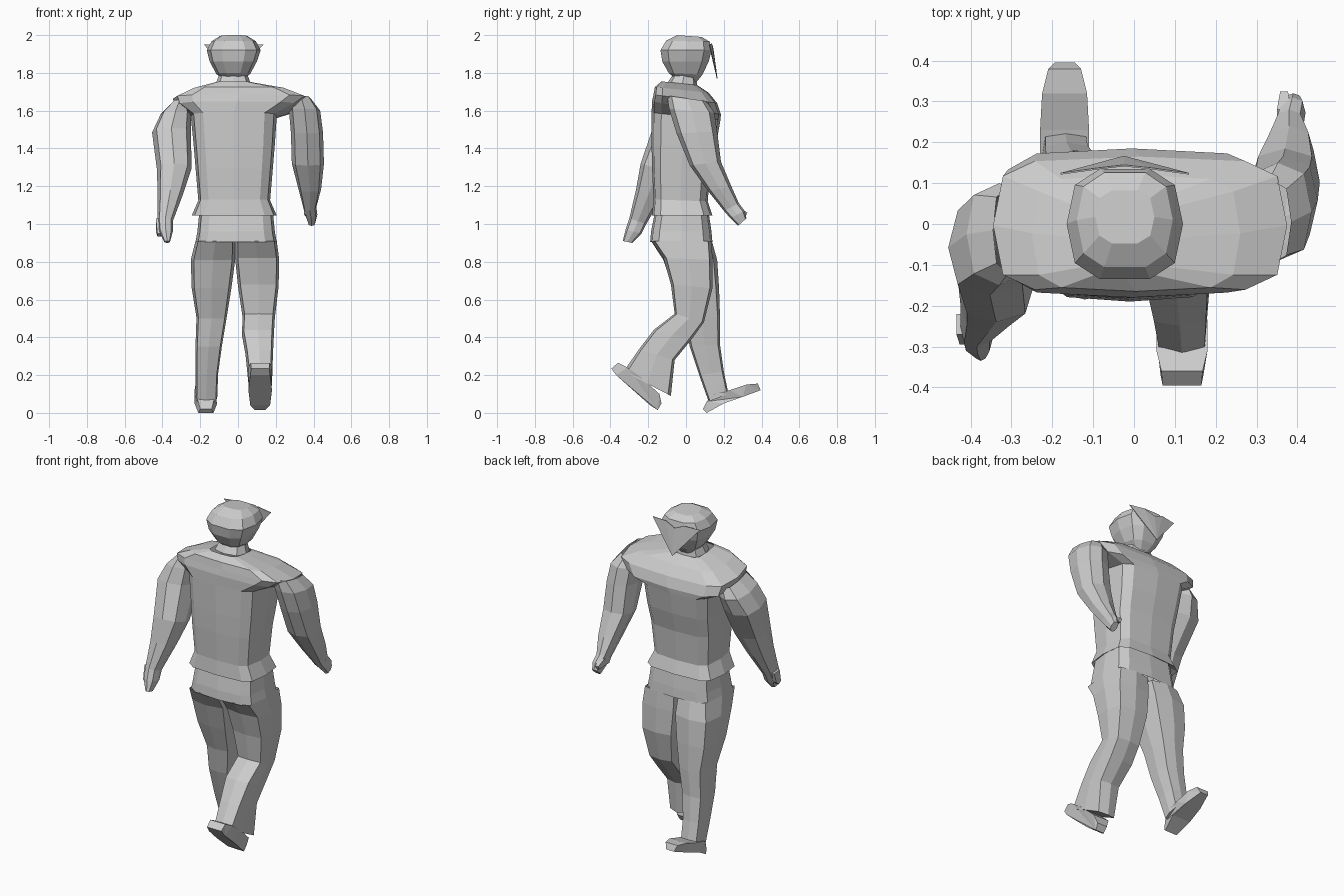
import bpy, bmesh, math

grey = bpy.data.materials.new("plain grey")
grey.diffuse_color = (0.6, 0.6, 0.6, 1)


def finish(name, bm, recalc=True):
    if recalc:
        bmesh.ops.recalc_face_normals(bm, faces=bm.faces[:])
    me = bpy.data.meshes.new(name)
    bm.to_mesh(me)
    bm.free()
    me.materials.append(grey)
    ob = bpy.data.objects.new(name, me)
    bpy.context.collection.objects.link(ob)
    return ob


def loft(name, rings, n=8, power=0.75, caps=(True, True)):
    """Skin rings given as x0, x1, y0, y1, z at y0, z at y1."""
    bm = bmesh.new()
    loops = []
    for x0, x1, y0, y1, z0, z1 in rings:
        loop = []
        for i in range(n):
            a = 2 * math.pi * i / n
            c, s = (math.copysign(abs(v) ** power, v) if abs(v) > 1e-6 else 0
                    for v in (math.cos(a), math.sin(a)))
            t = (s + 1) / 2
            loop.append(bm.verts.new(((x0 + x1) / 2 + c * (x1 - x0) / 2,
                                      y0 + t * (y1 - y0), z0 + t * (z1 - z0))))
        loops.append(loop)
    up = rings[-1][4] > rings[0][4]
    for a, b in zip(loops, loops[1:]):
        for i in range(n):
            j = (i + 1) % n
            quad = (a[i], a[j], b[j], b[i])
            bm.faces.new(quad if up else quad[::-1])
    if caps[0]:
        bm.faces.new(loops[0][::-1] if up else loops[0])
    if caps[1]:
        bm.faces.new(loops[-1] if up else loops[-1][::-1])
    return finish(name, bm, False)


def slab(name, profile, x0, x1):
    """Side profile of (y, z, inset) points spanned across x."""
    bm = bmesh.new()
    a = [bm.verts.new((x0 + d, y, z)) for y, z, d in profile]
    b = [bm.verts.new((x1 - d, y, z)) for y, z, d in profile]
    bm.faces.new(a)
    bm.faces.new(b)
    for i in range(len(a)):
        j = (i + 1) % len(a)
        bm.faces.new((a[i], a[j], b[j], b[i]))
    bmesh.ops.triangulate(bm, faces=[f for f in bm.faces if len(f.verts) > 4])
    return finish(name, bm)


OPEN, END = (False, False), (False, True)

# Head, neck and the pointed face cloth
loft("head", [(-.05, .0, -.03, .04, 1.745, 1.73),
              (-.115, .065, -.095, .09, 1.80, 1.79),
              (-.15, .10, -.13, .125, 1.86, 1.86),
              (-.165, .12, -.14, .14, 1.92, 1.92),
              (-.14, .095, -.11, .13, 1.97, 1.965),
              (-.095, .05, -.05, .085, 2.0, 1.99)], 10, 0.72)
loft("neck", [(-.12, .07, -.10, .06, 1.745, 1.73),
              (-.10, .05, -.07, .05, 1.79, 1.79)], caps=OPEN)
bm = bmesh.new()
left, right, tip, mid, bl, br = (bm.verts.new(p) for p in (
    (-.18, .125, 1.95), (.135, .125, 1.95), (-.025, .167, 1.77),
    (-.025, .145, 1.93), (-.085, .138, 1.955), (.04, .138, 1.955)))
for f in ((left, bl, tip), (bl, mid, tip), (mid, br, tip), (br, right, tip)):
    bm.faces.new(f)
cloth = finish("face_cloth", bm)
cloth.modifiers.new("thickness", 'SOLIDIFY').thickness = 0.004

# Jacket: flared hem, chest and sloping shoulders
loft("jacket", [(-.205, .185, -.165, .12, 1.06, 1.06),
                (-.245, .205, -.18, .14, 1.045, 1.045),
                (-.21, .17, -.172, .115, 1.13, 1.12),
                (-.225, .185, -.18, .13, 1.30, 1.30),
                (-.235, .195, -.182, .16, 1.42, 1.42),
                (-.25, .205, -.182, .182, 1.59, 1.55),
                (-.33, .32, -.180, .185, 1.65, 1.58),
                (-.345, .375, -.172, .165, 1.685, 1.64),
                (-.25, .26, -.165, .12, 1.725, 1.695),
                (-.12, .07, -.13, .06, 1.755, 1.735)], 12, 0.48, OPEN)

# Trousers
loft("hips", [(-.205, .185, -.165, .12, 1.06, 1.06),
              (-.215, .195, -.185, .135, .96, .96),
              (-.225, .205, -.19, .14, .905, .905)], 12, 0.48, OPEN)
loft("trailing_leg", [(-.015, .205, -.185, .137, .91, .91),
                      (-.015, .218, -.12, .14, .82, .81),
                      (0, .215, -.08, .14, .68, .66),
                      (.025, .195, -.06, .095, .525, .48),
                      (.02, .19, -.17, .03, .44, .39),
                      (.04, .185, -.25, -.06, .335, .28),
                      (.055, .18, -.33, -.08, .22, .09)], 8, 0.38, END)
loft("leading_leg", [(-.225, -.015, -.185, .137, .91, .91),
                     (-.25, -.015, -.12, .165, .81, .81),
                     (-.245, -.035, -.07, .175, .66, .66),
                     (-.22, -.06, -.01, .18, .50, .51),
                     (-.225, -.085, .02, .18, .35, .36),
                     (-.225, -.105, .07, .20, .20, .22),
                     (-.225, -.11, .12, .225, .06, .10)], 8, 0.42, END)

# Shoes
slab("trailing_shoe", [(-.395, .235, .015), (-.36, .265, .012), (-.31, .24, 0),
                       (-.24, .19, 0), (-.14, .10, .01), (-.13, .05, .03),
                       (-.15, .015, .035), (-.19, .04, .01),
                       (-.28, .12, 0), (-.37, .20, .01)], .055, .18)
slab("leading_shoe", [(.09, .02, .03), (.11, .06, .02), (.15, .10, 0), (.23, .12, 0),
                      (.32, .15, .005), (.38, .155, .02), (.395, .12, .035),
                      (.30, .085, .01), (.20, .05, 0), (.11, 0, .02)], -.23, -.11)

# Arms with hands and thumbs
loft("backward_arm", [(.28, .385, -.10, .11, 1.68, 1.65),
                      (.27, .435, -.09, .15, 1.61, 1.59),
                      (.28, .45, -.05, .165, 1.48, 1.49),
                      (.285, .455, .02, .185, 1.31, 1.33),
                      (.32, .44, .12, .24, 1.17, 1.20),
                      (.345, .415, .20, .28, 1.07, 1.11),
                      (.355, .42, .235, .31, 1.03, 1.07),
                      (.37, .41, .275, .32, .99, 1.03)], caps=END)
slab("backward_thumb", [(.21, 1.08, 0), (.28, 1.09, 0), (.325, 1.06, .008),
                        (.315, 1.04, .008), (.23, 1.05, 0)], .35, .385)
loft("forward_arm", [(-.345, -.27, -.12, .09, 1.66, 1.62),
                     (-.41, -.25, -.15, .10, 1.60, 1.56),
                     (-.455, -.25, -.175, .06, 1.51, 1.46),
                     (-.43, -.245, -.24, -.06, 1.32, 1.27),
                     (-.425, -.29, -.265, -.13, 1.18, 1.14),
                     (-.425, -.345, -.30, -.21, 1.03, 1.00),
                     (-.42, -.345, -.32, -.235, .97, .95),
                     (-.39, -.36, -.335, -.285, .91, .90)], caps=END)
slab("forward_thumb", [(-.22, 1.02, 0), (-.27, 1.03, 0), (-.295, .95, .008),
                       (-.275, .935, .008), (-.24, .96, 0)], -.435, -.395)
